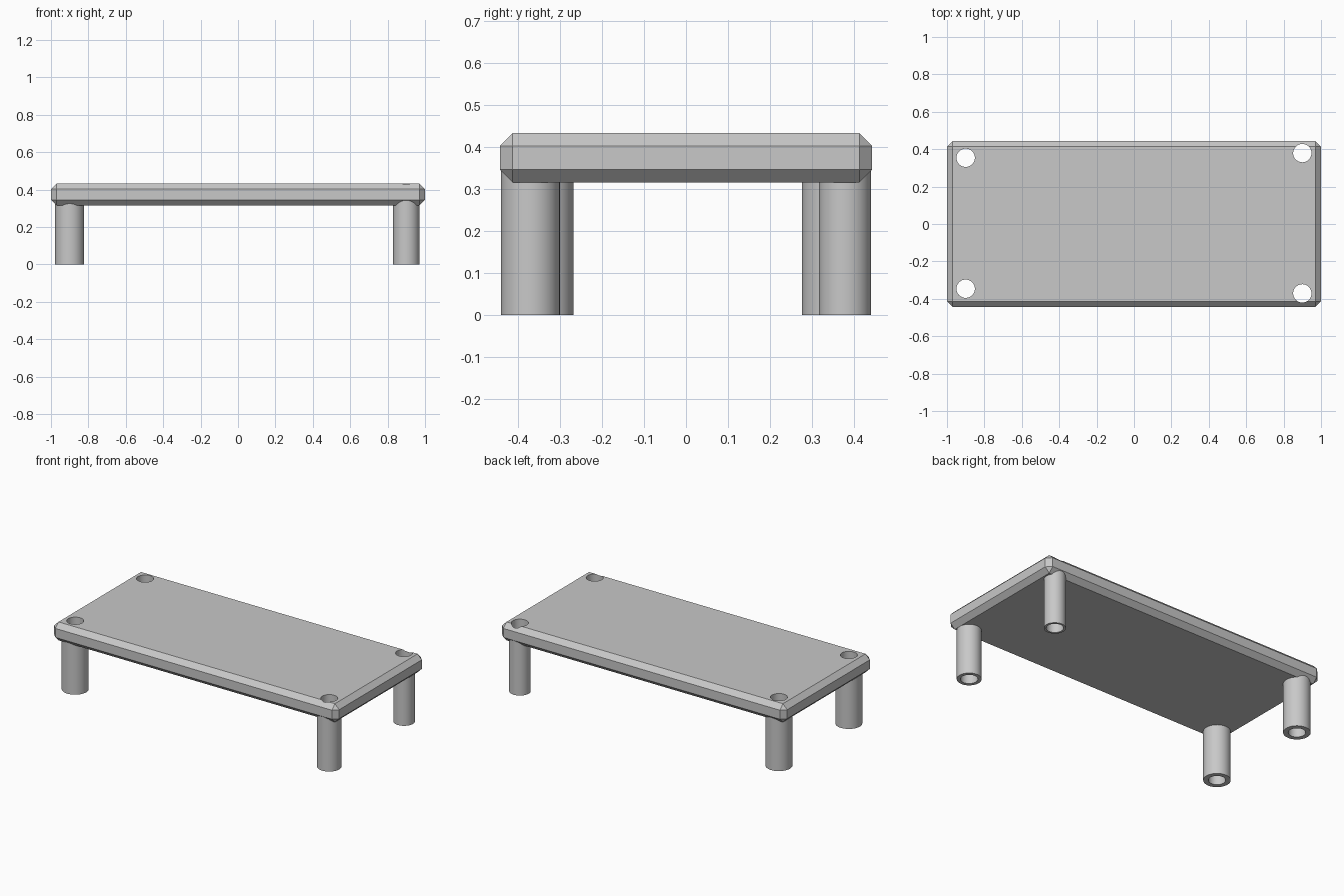
import bpy
import math

cube = bpy.data.objects.get("Cube")
if cube:
    bpy.data.objects.remove(cube, do_unlink=True)

grey = bpy.data.materials.new("plain grey")
grey.use_nodes = True
grey.diffuse_color = (0.58, 0.58, 0.58, 1)
grey.node_tree.nodes["Principled BSDF"].inputs["Base Color"].default_value = (0.58, 0.58, 0.58, 1)

BOTTOM, TOP = 0.316, 0.433
BEVEL = 0.03
BORE = 0.049


def activate(ob):
    bpy.ops.object.select_all(action='DESELECT')
    ob.select_set(True)
    bpy.context.view_layer.objects.active = ob


def cylinder(name, x, y, radius, low, high):
    bpy.ops.mesh.primitive_cylinder_add(vertices=64, radius=radius, depth=high - low,
                                        location=(x, y, (low + high) / 2))
    ob = bpy.context.object
    ob.name = name
    ob.data.materials.append(grey)
    return ob


def cut(ob, cutter):
    mod = ob.modifiers.new("bore", 'BOOLEAN')
    mod.operation = 'DIFFERENCE'
    mod.solver = 'EXACT'
    mod.object = cutter
    activate(ob)
    bpy.ops.object.modifier_apply(modifier=mod.name)


# Board with every edge chamfered
bpy.ops.mesh.primitive_cube_add(size=1, location=(0, 0, (BOTTOM + TOP) / 2))
board = bpy.context.object
board.name = "board"
board.scale = (2, 0.888, TOP - BOTTOM)
bpy.ops.object.transform_apply(location=False, rotation=False, scale=True)
board.data.materials.append(grey)
chamfer = board.modifiers.new("chamfer", 'BEVEL')
chamfer.width = BEVEL
chamfer.segments = 1
bpy.ops.object.modifier_apply(modifier=chamfer.name)

# Hollow legs, each bore running up through the board
legs = [
    ("front_right_leg", -0.9, -0.346, 0.0775),
    ("back_right_leg", -0.9, 0.354, 0.0775),
    ("front_left_leg", 0.9, -0.371, 0.07),
    ("back_left_leg", 0.9, 0.379, 0.062),
]
for name, x, y, radius in legs:
    leg = cylinder(name, x, y, radius, 0, BOTTOM + BEVEL + 0.005)
    bore = cylinder("bore_cutter", x, y, BORE, -0.1, TOP + 0.1)
    bore.hide_render = True
    cut(leg, bore)
    cut(board, bore)
    bpy.data.objects.remove(bore, do_unlink=True)
    activate(leg)
    bpy.ops.object.shade_smooth_by_angle(angle=math.radians(30))

activate(board)
bpy.ops.object.shade_smooth_by_angle(angle=math.radians(25))
